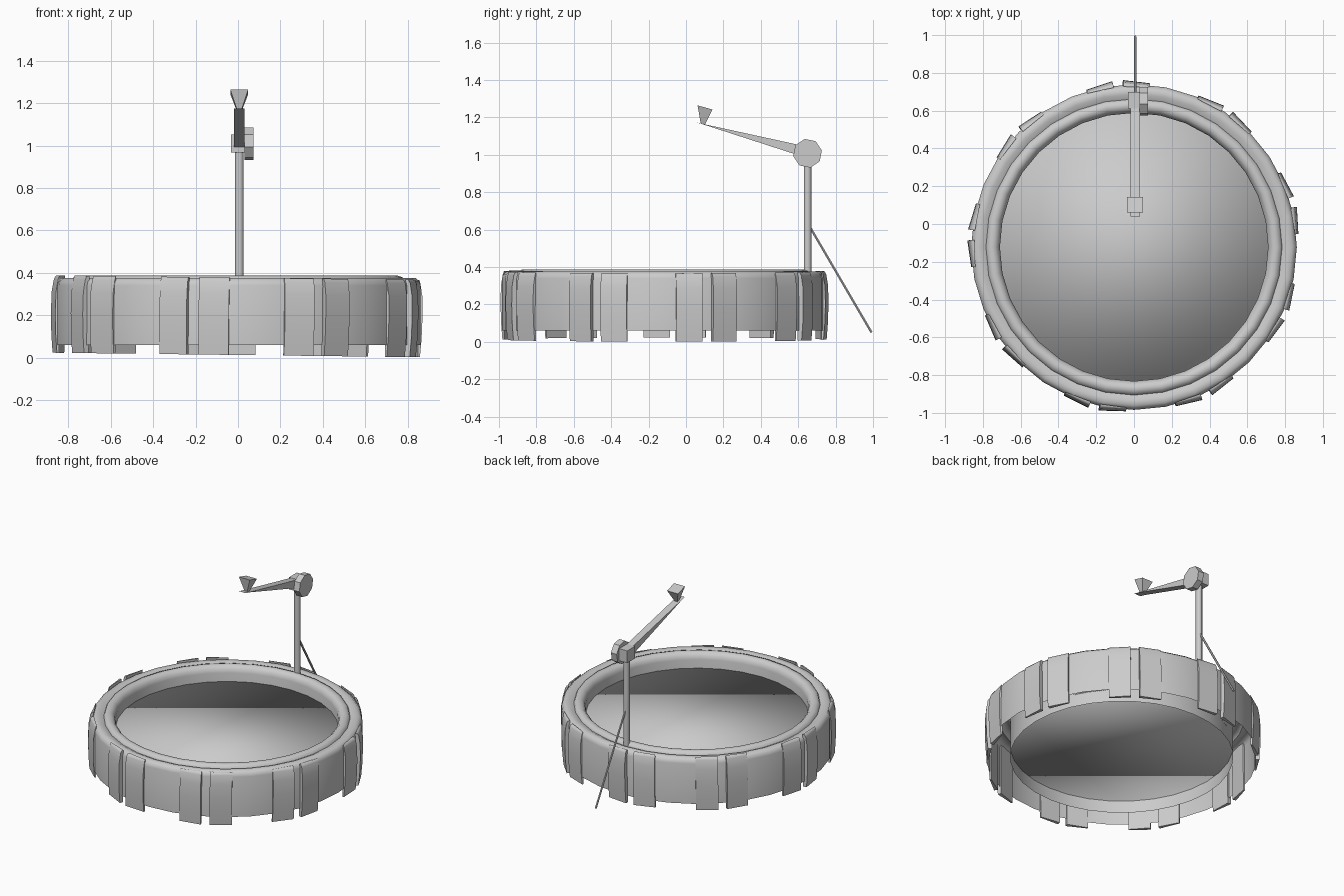
import bpy, bmesh, math
from mathutils import Matrix, Vector

if "Cube" in bpy.data.objects:
    bpy.data.objects.remove(bpy.data.objects["Cube"])

grey = bpy.data.materials.new("light_grey")
grey.diffuse_color = (0.6, 0.6, 0.6, 1)
grey.use_nodes = True
grey.node_tree.nodes["Principled BSDF"].inputs["Base Color"].default_value = grey.diffuse_color
CY = -0.122          # centre of the tyre in y
SEG = 32


def finish(name, bm, smooth=None):
    bmesh.ops.recalc_face_normals(bm, faces=bm.faces)
    me = bpy.data.meshes.new(name)
    bm.to_mesh(me)
    bm.free()
    me.materials.append(grey)
    ob = bpy.data.objects.new(name, me)
    bpy.context.collection.objects.link(ob)
    if smooth is not None:
        bpy.ops.object.select_all(action='DESELECT')
        bpy.context.view_layer.objects.active = ob
        ob.select_set(True)
        if smooth >= 180:
            bpy.ops.object.shade_smooth()
        else:
            bpy.ops.object.shade_smooth_by_angle(angle=math.radians(smooth))
    return ob


def loft(bm, a, b):
    """Closed solid between two matching polygons."""
    va = [bm.verts.new(p) for p in a]
    vb = [bm.verts.new(p) for p in b]
    n = len(a)
    bm.faces.new(va)
    bm.faces.new(vb[::-1])
    for i in range(n):
        j = (i + 1) % n
        bm.faces.new((va[i], va[j], vb[j], vb[i]))
    return va + vb


def rod(name, p, q, r, sides, smooth=None, turn=0.5):
    p, q = Vector(p), Vector(q)
    bm = bmesh.new()
    m = Matrix.Translation((p + q) / 2) @ (q - p).to_track_quat('Z', 'Y').to_matrix().to_4x4() \
        @ Matrix.Rotation(math.tau * turn / sides, 4, 'Z')
    bmesh.ops.create_cone(bm, cap_ends=True, segments=sides, radius1=r, radius2=r,
                          depth=(q - p).length, matrix=m)
    return finish(name, bm, smooth)


# Tyre body: lathed shell, open underneath, with shoulder, groove, lip and inner wall
profile = [(.862, .06), (.862, .34), (.856, .36), (.838, .375), (.81, .374),
           (.784, .362), (.777, .378), (.755, .386), (.735, .383), (.717, .365), (.71, .34), (.71, .06)]
bm = bmesh.new()
rings = []
for i in range(SEG):
    a = math.tau * i / SEG
    rings.append([bm.verts.new((r * math.cos(a), CY + r * math.sin(a), z)) for r, z in profile])
for i in range(SEG):
    A, B = rings[i], rings[(i + 1) % SEG]
    for k in range(len(profile) - 1):
        bm.faces.new((A[k], B[k], B[k + 1], A[k + 1]))
finish("tyre_body", bm, 55)

# Disc filling the middle, recessed on both sides, softly shaded over its rim
bm = bmesh.new()
bmesh.ops.create_cone(bm, cap_ends=True, segments=SEG, radius1=.71, radius2=.71, depth=.135,
                      matrix=Matrix.Translation((0, CY, .2125)))
finish("inner_disc", bm, 180)

# Tread blocks: nine pairs of bulging wedges, thickest towards the middle of each pair
bulge = [(-.010, .012), (-.003, .10), (0, .2), (-.002, .3), (-.012, .36), (-.022, .377)]
bm = bmesh.new()
tilt = Matrix.Rotation(math.radians(.7), 4, 'Y')


def tread_side(x, r):
    return [(x, -.848, .012)] + [(x, -max(r + d, .85), z) for d, z in bulge] + [(x, -.848, .377)]


for p in range(9):
    for s in (-1, 1):
        ang = math.radians(-14.2 + 40 * p + 6.5 * s)
        vs = loft(bm, tread_side(-.071 * s, .883), tread_side(.071 * s, .868))
        bmesh.ops.transform(bm, verts=vs, matrix=Matrix.Translation((0, CY, 0)) @ tilt
                            @ Matrix.Rotation(ang, 4, 'Z'))
finish("tread_blocks", bm, 70)

# Post and brace
rod("post", (.006, .65, .3), (.006, .65, 1.0), .021, 10, 40)
rod("brace", (.006, .665, .61), (.006, .992, .05), .007, 6)

# Pivot block and side knob
bm = bmesh.new()
bmesh.ops.create_cube(bm, size=1, matrix=Matrix.Translation((.001, .655, 1.01))
                      @ Matrix.Diagonal((.066, .085, .085, 1)))
finish("pivot_block", bm)
rod("pivot_knob", (.03, .65, 1.008), (.074, .65, 1.008), .078, 8, turn=0.25)

# Tapered arm
bm = bmesh.new()
side = [(.64, 1.045), (.64, .985), (.09, 1.163), (.04, 1.176)]
loft(bm, [(-.019, y, z) for y, z in side], [(.031, y, z) for y, z in side])
finish("arm", bm)

# Flared head at the arm tip
bm = bmesh.new()
x0, x1, w0, w1 = -.005, .017, -.036, .048
loft(bm, [(x0, .078, 1.17), (x1, .078, 1.17), (x1, .102, 1.162), (x0, .102, 1.162)],
     [(w0, .062, 1.264), (w1, .062, 1.264), (w1, .142, 1.242), (w0, .142, 1.242)])
finish("arm_head", bm)
